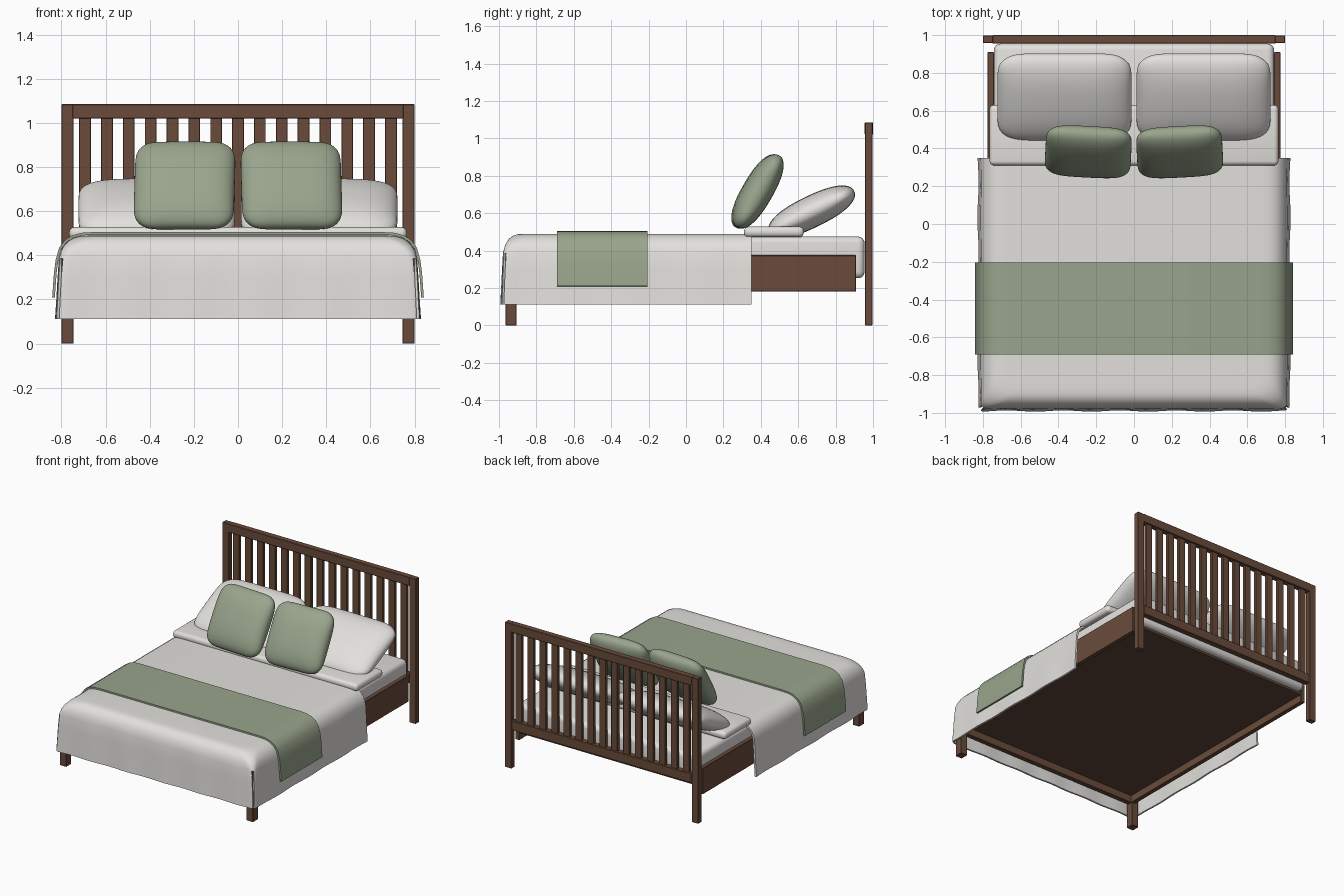
import bpy, bmesh, math
from mathutils import Matrix

if "Cube" in bpy.data.objects:
    bpy.data.objects.remove(bpy.data.objects["Cube"])


def material(name, srgb):
    m = bpy.data.materials.new(name)
    m.diffuse_color = [((c + 0.055) / 1.055) ** 2.4 for c in srgb] + [1]
    m.use_nodes = True
    m.node_tree.nodes["Principled BSDF"].inputs["Base Color"].default_value = m.diffuse_color
    return m


WOOD = material("brown wood", (0.415, 0.295, 0.23))
DARK = material("dark slat base", (0.365, 0.27, 0.225))
WHITE = material("white linen", (0.89, 0.88, 0.865))
GREEN = material("sage green", (0.60, 0.645, 0.55))


def finish(name, bm, mat, smooth=None, thick=0):
    bmesh.ops.recalc_face_normals(bm, faces=bm.faces[:])
    if thick:
        # Cloth: make sure normals point up/out, then thicken inwards
        if max(bm.faces, key=lambda f: abs(f.normal.z)).normal.z < 0:
            bmesh.ops.reverse_faces(bm, faces=bm.faces[:])
        bmesh.ops.solidify(bm, geom=bm.faces[:], thickness=thick)
        bmesh.ops.recalc_face_normals(bm, faces=bm.faces[:])
    me = bpy.data.meshes.new(name)
    bm.to_mesh(me)
    bm.free()
    me.materials.append(mat)
    ob = bpy.data.objects.new(name, me)
    bpy.context.collection.objects.link(ob)
    if smooth:
        bpy.ops.object.select_all(action='DESELECT')
        ob.select_set(True)
        bpy.context.view_layer.objects.active = ob
        bpy.ops.object.shade_smooth_by_angle(angle=math.radians(smooth))
    return ob


def box(name, x, y, z, mat, bevel=0.003, seg=1):
    bm = bmesh.new()
    bmesh.ops.create_cube(bm, size=1)
    for v in bm.verts:
        for i, (a, b) in enumerate((x, y, z)):
            v.co[i] = (a + b) / 2 + v.co[i] * (b - a)
    if bevel:
        bmesh.ops.bevel(bm, geom=bm.edges[:], offset=bevel, segments=seg,
                        profile=0.5, affect='EDGES')
    return finish(name, bm, mat, 40 if seg > 1 else None)


def cushion(name, size, loc, tilt, yaw, mat, n=30, c=0.12):
    # Puffed grid with rounded corners, mirrored top and bottom
    bm = bmesh.new()
    w, l, t = (s / 2 for s in size)
    s = [math.sin(math.pi / 2 * (2 * i / n - 1)) for i in range(n + 1)]
    for side in (1, -1):
        g = []
        for u in s:
            for v in s:
                h = max(0, (1 - abs(u) ** 3.5) * (1 - abs(v) ** 2.4)) ** 0.45
                g.append(bm.verts.new((u * (1 - c * v ** 8) * w,
                                       v * (1 - c * u ** 8) * l, side * h * t)))
        for i in range(n):
            for j in range(n):
                a = i * (n + 1) + j
                bm.faces.new((g[a], g[a + n + 1], g[a + n + 2], g[a + 1]))
    bmesh.ops.remove_doubles(bm, verts=bm.verts[:], dist=0.0003)
    bm.transform(Matrix.Translation(loc) @ Matrix.Rotation(math.radians(yaw), 4, 'Z')
                 @ Matrix.Rotation(math.radians(tilt), 4, 'X'))
    return finish(name, bm, mat, 100)


# Headboard posts, front legs and side rails
for s, side in ((-1, "left"), (1, "right")):
    def sx(a, b):
        return tuple(sorted((s * a, s * b)))
    box(f"{side}_headboard_post", sx(0.745, 0.80), (0.957, 0.998), (0, 1.085), WOOD)
    box(f"{side}_front_leg", sx(0.745, 0.80), (-0.965, -0.905), (0, 0.385), WOOD)
    box(f"{side}_side_rail", sx(0.742, 0.775), (-0.93, 0.91), (0.18, 0.375), WOOD)

# Headboard rails and slats
box("headboard_top_rail", (-0.75, 0.75), (0.955, 1.0), (1.02, 1.085), WOOD)
box("headboard_lower_rail", (-0.745, 0.745), (0.957, 0.998), (0.29, 0.36), WOOD)
for i in range(-7, 8):
    x = i * 0.099
    box(f"headboard_slat_{i + 8}", (x - 0.0265, x + 0.0265), (0.966, 0.989),
        (0.35, 1.03), WOOD, 0.002)

# Bed base
box("foot_rail", (-0.745, 0.745), (-0.95, -0.915), (0.18, 0.375), WOOD)
box("bed_base", (-0.742, 0.742), (-0.915, 0.91), (0.235, 0.26), DARK, 0)

# Mattress
box("mattress", (-0.742, 0.742), (-0.93, 0.955), (0.252, 0.475), WHITE, 0.035, 4)

# Folded sheet at the head of the duvet
box("folded_sheet", (-0.765, 0.765), (0.31, 0.63), (0.472, 0.528), WHITE, 0.024, 4)

# Duvet: U-shaped rings from the top edge down to the hem, slit at the corners
W, F, HEAD, ARC = 0.826, -0.99, 0.35, 6


def ring(inset, z, r, wave):
    hw, f = W - inset, F + inset * 0.8
    pts = [(hw, HEAD + (f + r - HEAD) * i / 30) for i in range(30)]
    for i in range(ARC + 1):
        a = math.pi / 2 * i / ARC
        pts.append((hw - r + r * math.cos(a), f + r - r * math.sin(a)))
    n = 30
    pts += [((hw - r) * (1 - i / n), f) for i in range(1, n + 1)]
    pts += [(-x, y) for x, y in reversed(pts[:-1])]
    out = []
    for x, y in pts:
        q = 1 + wave * (math.sin(17 * y + 1) if abs(x) > hw - r else 0)
        p = y - wave * 0.8 * (math.sin(21 * x) if y < f + 0.01 else 0)
        out.append((x * q, p, z))
    return out


levels = [(0.15, 0.489, 0.08, 0), (0.11, 0.487, 0.08, 0), (0.08, 0.479, 0.08, 0),
          (0.055, 0.463, 0.07, 0), (0.035, 0.44, 0.055, 0), (0.023, 0.415, 0.045, 0),
          (0.015, 0.385, 0.035, 0.001), (0.010, 0.30, 0.03, 0.002),
          (0.005, 0.20, 0.03, 0.003), (0.0, 0.112, 0.032, 0.004)]
bm = bmesh.new()
rings = [[bm.verts.new(p) for p in ring(*lv)] for lv in levels]
count = len(rings[0])
mid = 30 + ARC // 2
slit = {mid - 1, mid, count - 1 - mid, count - 2 - mid}
for k in range(len(rings) - 1):
    for i in range(count - 1):
        if k >= 6 and i in slit:
            continue
        a, b = rings[k], rings[k + 1]
        bm.faces.new((a[i], a[i + 1], b[i + 1], b[i]))
bm.faces.new(rings[0])
finish("duvet", bm, WHITE, 50, 0.014)

# Runner draped across the foot of the bed
half_profile = [(0.66, 0.505), (0.71, 0.502), (0.75, 0.491), (0.785, 0.469),
                (0.811, 0.433), (0.826, 0.38), (0.834, 0.32), (0.842, 0.21)]
profile = [(-x, z) for x, z in reversed(half_profile)] + half_profile
bm = bmesh.new()
rows = [[bm.verts.new((x, y, z)) for x, z in profile] for y in (-0.69, -0.205)]
for i in range(len(profile) - 1):
    bm.faces.new((rows[0][i], rows[0][i + 1], rows[1][i + 1], rows[1][i]))
finish("runner", bm, GREEN, 40, 0.012)

# Pillows and cushions
for s, side in ((-1, "left"), (1, "right")):
    cushion(f"{side}_pillow", (0.71, 0.505, 0.17), (s * 0.368, 0.672, 0.608), 26, 0, WHITE)
    cushion(f"{side}_cushion", (0.455, 0.445, 0.16), (s * 0.242, 0.382, 0.716), 60,
            s * 3, GREEN)
